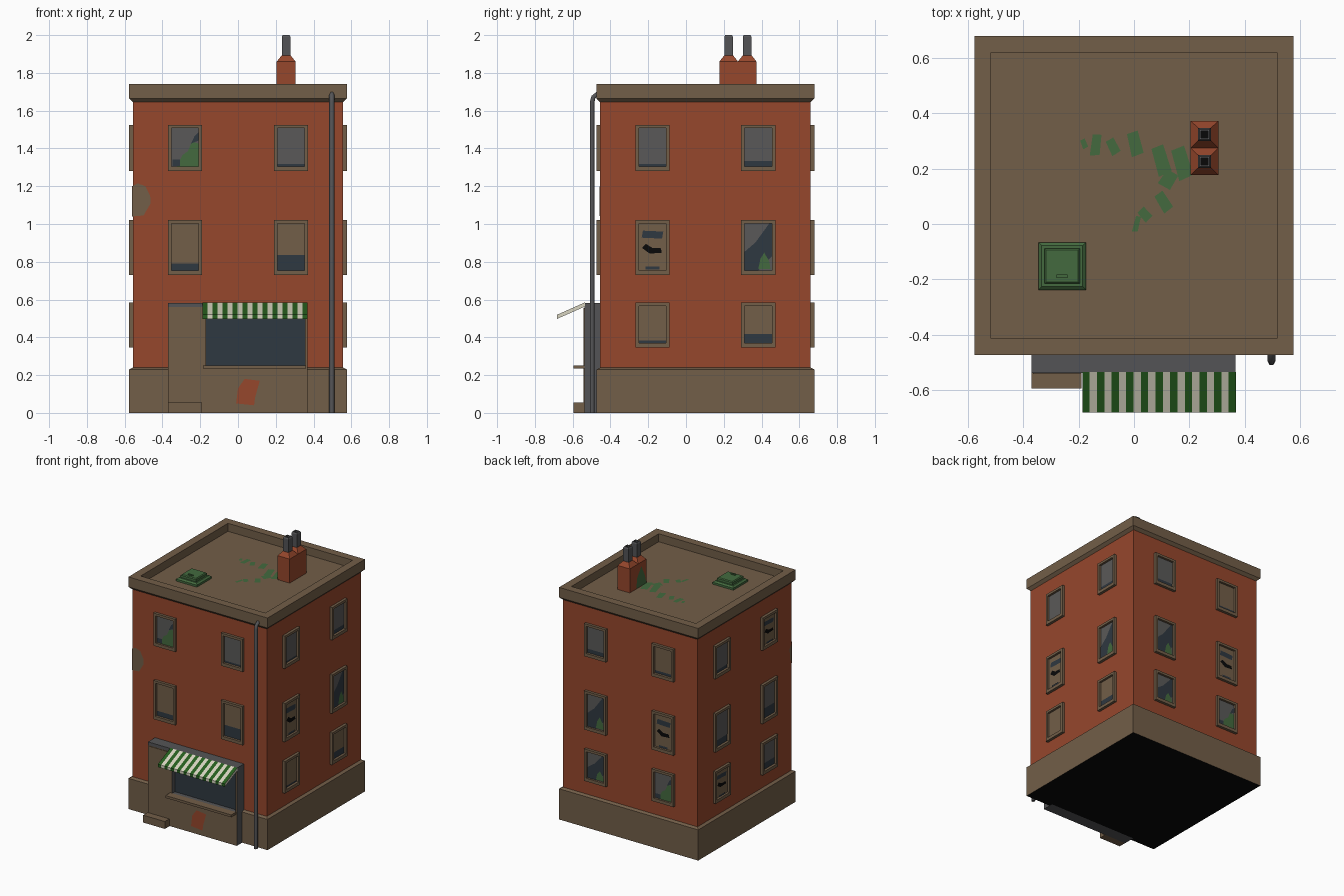
import bpy, bmesh, math
from mathutils import Matrix, Vector

if "Cube" in bpy.data.objects:
    bpy.data.objects.remove(bpy.data.objects["Cube"])

# ---- colours (sRGB 0-255, converted to linear) ----
COLOURS = {
    "brick": (150, 71, 44), "tan_stone": (114, 94, 72), "dark_grey": (84, 84, 86),
    "window_grey": (90, 89, 88), "navy_glass": (47, 56, 65), "moss_green": (67, 106, 62),
    "stripe_green": (38, 95, 30), "stripe_cream": (215, 212, 192), "black": (8, 8, 8)}
lin = lambda c: ((c / 255 + 0.055) / 1.055) ** 2.4 if c > 10 else c / 255 / 12.92
MATS, INDEX = [], {}
for i, (n, c) in enumerate(COLOURS.items()):
    m = bpy.data.materials.new(n)
    m.diffuse_color = (*[lin(v) for v in c], 1)
    m.use_nodes = True
    m.node_tree.nodes["Principled BSDF"].inputs["Base Color"].default_value = m.diffuse_color
    MATS.append(m)
    INDEX[n] = i
BRICK, TAN, GREY, PALE, NAVY, GREEN, STRIPE, CREAM, BLACK = range(9)

CY = 0.1025      # centre of the building in y
WALL = 0.557     # half width of the brick walls
OUT = 0.577      # half width of plinth and parapet


def finish(name, bm, matrix=None):
    me = bpy.data.meshes.new(name)
    bm.to_mesh(me)
    bm.free()
    for m in MATS:
        me.materials.append(m)
    if matrix:
        me.transform(matrix)
    ob = bpy.data.objects.new(name, me)
    bpy.context.collection.objects.link(ob)
    return ob


def poly(bm, pts, mat):
    f = bm.faces.new([bm.verts.new(p) for p in pts])
    f.material_index = mat
    return f


def add_box(bm, lo, hi, mat, front=None):
    # front: optional other colour for the face towards -y
    mid, size = (Vector(lo) + Vector(hi)) / 2, Vector(hi) - Vector(lo)
    r = bmesh.ops.create_cube(bm, size=1, matrix=Matrix.Translation(mid) @ Matrix.Diagonal((*size, 1)))
    for f in {f for v in r["verts"] for f in v.link_faces}:
        f.normal_update()
        f.material_index = front if front is not None and f.normal.y < -0.5 else mat


def box(name, lo, hi, mat, front=None):
    bm = bmesh.new()
    add_box(bm, lo, hi, mat, front)
    return finish(name, bm)


def stack(name, cx, cy, rings, mat, bottom=None, top=None):
    # rectangular rings (half x, half y, z) joined in order and capped
    bm = bmesh.new()
    rows = [[bm.verts.new((cx + sx * hx, cy + sy * hy, z))
             for sx, sy in ((-1, -1), (1, -1), (1, 1), (-1, 1))] for hx, hy, z in rings]
    for a, b in zip(rows, rows[1:]):
        for i in range(4):
            j = (i + 1) % 4
            bm.faces.new((a[i], a[j], b[j], b[i])).material_index = mat
    bm.faces.new(rows[0][::-1]).material_index = mat if bottom is None else bottom
    bm.faces.new(rows[-1]).material_index = mat if top is None else top
    return finish(name, bm)


def square(pairs):
    return [(h, h, z) for h, z in pairs]


# ---- main block: plinth, walls, parapet with sunken roof ----
stack("plinth", 0, CY, square([(OUT, 0), (OUT, 0.23), (WALL, 0.24)]), TAN, bottom=BLACK)
stack("brick_walls", 0, CY, square([(WALL, 0.24), (WALL, 1.65)]), BRICK)
stack("parapet_and_roof", 0, CY, square([(WALL, 1.645), (OUT, 1.665), (OUT, 1.74),
                                         (0.517, 1.74), (0.517, 1.68)]), TAN)

# ---- windows: layers of (colour, polygon in 0..1 pane coordinates) ----


def rect(a, b, c, d):
    return [(a, b), (c, b), (c, d), (a, d)]


def blind(mat, low):
    return [(mat, rect(0, low, 1, 1))]


PLANT = [(PALE, rect(0, 0, 1, 1)),
         (GREEN, [(0.2, 0), (1, 0), (1, 0.6), (0.75, 0.65), (0.6, 0.4), (0.4, 0.3)]),
         (NAVY, rect(0.03, 0.02, 0.32, 0.18)),
         (NAVY, [(0.72, 0.6), (1, 0.68), (1, 0.9), (0.85, 0.8)])]
TORN = [(TAN, rect(0, 0, 1, 1)),
        (NAVY, [(0.1, 0.7), (0.85, 0.68), (0.9, 0.83), (0.15, 0.85)]),
        (BLACK, [(0.12, 0.48), (0.4, 0.36), (0.85, 0.38), (0.8, 0.48), (0.5, 0.48), (0.25, 0.57)]),
        (NAVY, rect(0.25, 0.02, 0.75, 0.08))]
DRAPED = [(PALE, rect(0, 0, 1, 1)),
          (NAVY, [(0, 0), (0.5, 0), (1, 0.3), (1, 1), (0.9, 1), (0.4, 0.6), (0, 0.4)]),
          (GREEN, [(0.5, 0.03), (0.95, 0.03), (0.9, 0.2), (0.72, 0.38), (0.58, 0.25)])]
ROWS = [(0.345, 0.585), (0.73, 1.02), (1.28, 1.525)]
# per side, per row: left and right window as seen from outside
SIDES = {
    "front": [None, (blind(TAN, 0.15), blind(TAN, 0.33)), (PLANT, blind(PALE, 0.07))],
    "right": [(blind(TAN, 0.07), blind(TAN, 0.25)), (TORN, DRAPED), (blind(PALE, 0.07), blind(PALE, 0.15))],
    "back": [(DRAPED, PLANT), (DRAPED, TORN), (blind(PALE, 0.15), blind(TAN, 0.1))],
    "left": [(TORN, blind(PALE, 0.25)), (blind(PALE, 0.2), blind(PALE, 0.3)), (blind(PALE, 0.12), TORN)]}


def window(name, u, z0, z1, layers, matrix):
    bm = bmesh.new()
    a, b, y0, y1, t = u - 0.09, u + 0.09, -OUT, -WALL + 0.01, 0.018
    for lo, hi in (((a, z0), (b, z0 + 0.024)), ((a, z1 - t), (b, z1)),
                   ((a, z0 + 0.024), (a + t, z1 - t)), ((b - t, z0 + 0.024), (b, z1 - t))):
        add_box(bm, (lo[0], y0, lo[1]), (hi[0], y1, hi[1]), TAN)
    a, b, z0, z1 = a + t, b - t, z0 + 0.024, z1 - t
    for k, (mat, pts) in enumerate([(NAVY, rect(0, 0, 1, 1))] + layers):
        y = -WALL - 0.002 - 0.002 * k
        poly(bm, [(a + p * (b - a), y, z0 + q * (z1 - z0)) for p, q in pts], mat)
    finish(name, bm, matrix)


for s, (side, rows) in enumerate(SIDES.items()):
    M = Matrix.Translation((0, CY, 0)) @ Matrix.Rotation(s * math.pi / 2, 4, "Z")
    for r, pair in enumerate(rows):
        for c, layers in enumerate(pair or ()):
            window(f"{side}_window_{r}_{c}", (-0.28, 0.28)[c], *ROWS[r], layers, M)

# ---- shopfront ----
F, B, G = -0.538, -0.45, -0.505
box("shop_door_wall", (-0.37, F, 0), (-0.17, B, 0.56), GREY, TAN)
box("shop_stall_riser", (-0.17, F, 0), (0.355, B, 0.25), GREY, TAN)
box("shop_right_post", (0.355, F, 0), (0.367, B, 0.56), GREY, TAN)
box("shop_glass", (-0.17, G, 0.25), (0.355, B, 0.56), NAVY)
box("shop_roof", (-0.37, F, 0.56), (0.367, B, 0.583), GREY)
box("shop_door", (-0.365, F - 0.004, 0.055), (-0.19, F, 0.555), TAN)
box("door_step", (-0.37, -0.595, 0), (-0.19, F, 0.055), TAN)
box("shop_sill", (-0.185, -0.595, 0.234), (0.36, F, 0.252), TAN)

# ---- striped awning ----
bm = bmesh.new()
N, X0, X1 = 21, -0.187, 0.369
for i in range(N):
    a, b = X0 + (X1 - X0) * i / N, X0 + (X1 - X0) * (i + 1) / N
    prof = [(-0.535, 0.585), (-0.682, 0.52), (-0.682, 0.498), (-0.535, 0.563)]
    mat = CREAM if i % 2 else STRIPE
    for k in range(4):
        (y0, z0), (y1, z1) = prof[k], prof[(k + 1) % 4]
        poly(bm, [(a, y0, z0), (a, y1, z1), (b, y1, z1), (b, y0, z0)], mat)
    if i in (0, N - 1):
        x = X0 if i == 0 else X1
        poly(bm, [(x, y, z) for y, z in (prof if i else prof[::-1])][::-1], CREAM)
finish("striped_awning", bm)

# ---- weathered patches ----
bm = bmesh.new()
yf = CY - WALL - 0.003
poly(bm, [(x, yf, z) for x, z in ((-WALL - 0.003, 1.04), (-0.5, 1.045), (-0.462, 1.11), (-0.465, 1.15),
                                  (-0.49, 1.2), (-0.53, 1.215), (-WALL - 0.003, 1.2))], TAN)
xl = -WALL - 0.003
poly(bm, [(xl, yf, 1.2), (xl, yf + 0.03, 1.16), (xl, yf + 0.025, 1.08), (xl, yf, 1.04)], TAN)
finish("plaster_patch", bm)
bm = bmesh.new()
poly(bm, [(x, F - 0.004, z) for x, z in ((-0.01, 0.05), (0.085, 0.04), (0.09, 0.08), (0.115, 0.17),
                                         (0.035, 0.18), (0, 0.13))], BRICK)
finish("bare_brick_patch", bm)

# ---- drainpipe ----
cu = bpy.data.curves.new("drainpipe", "CURVE")
cu.dimensions, cu.bevel_depth, cu.bevel_resolution, cu.use_fill_caps = "3D", 0.014, 1, True
path = [(-0.497, 0), (-0.497, 1.645), (-0.49, 1.672), (-0.465, 1.69)]
sp = cu.splines.new("POLY")
sp.points.add(len(path) - 1)
for p, (y, z) in zip(sp.points, path):
    p.co = (0.497, y, z, 1)
cu.materials.append(MATS[GREY])
bpy.context.collection.objects.link(bpy.data.objects.new("drainpipe", cu))

# ---- chimney with two hollow pots ----
box("chimney_stack", (0.205, 0.177, 1.68), (0.305, 0.373, 1.86), BRICK)
for i, y in enumerate((0.226, 0.324)):
    stack(f"chimney_shoulder_{i}", 0.255, y, [(0.05, 0.049, 1.86), (0.024, 0.024, 1.892)], BRICK)
    stack(f"chimney_pot_{i}", 0.255, y, square([(0.023, 1.885), (0.023, 1.99), (0.018, 2.0),
                                                (0.013, 2.0), (0.013, 1.95)]), GREY, top=BLACK)

# ---- roof hatch ----
stack("roof_hatch", -0.26, -0.152, square([(0.086, 1.68), (0.086, 1.695), (0.074, 1.705),
                                           (0.064, 1.705), (0.064, 1.722), (0.058, 1.728)]), GREEN)
box("hatch_handle", (-0.28, -0.195, 1.728), (-0.24, -0.183, 1.735), GREEN)

# ---- moss on the roof: (x, y, width, length, turn) ----
bm = bmesh.new()
for x, y, w, l, turn in ((-0.18, 0.29, 0.02, 0.035, 20), (-0.137, 0.285, 0.035, 0.08, -8),
                         (-0.075, 0.28, 0.035, 0.06, 25), (0.005, 0.29, 0.045, 0.09, 12),
                         (0.1, 0.23, 0.05, 0.11, 15), (0.175, 0.22, 0.055, 0.12, 15),
                         (0.125, 0.16, 0.05, 0.065, -35), (0.108, 0.08, 0.04, 0.075, 30),
                         (0.04, 0.035, 0.035, 0.05, 40), (0.01, 0, 0.02, 0.06, -15)):
    c, s = math.cos(math.radians(turn)), math.sin(math.radians(turn))
    pts = [(-w / 2, -l / 2), (w / 2, -l * 0.42), (w * 0.4, l / 2), (-w / 2, l * 0.45)]
    poly(bm, [(x + p * c - q * s, y + p * s + q * c, 1.684) for p, q in pts], GREEN)
# moss climbing the chimney
poly(bm, [(0.202, y, z) for y, z in ((0.3, 1.684), (0.29, 1.76), (0.24, 1.83), (0.2, 1.75), (0.18, 1.684))][::-1], GREEN)
finish("roof_moss", bm)
